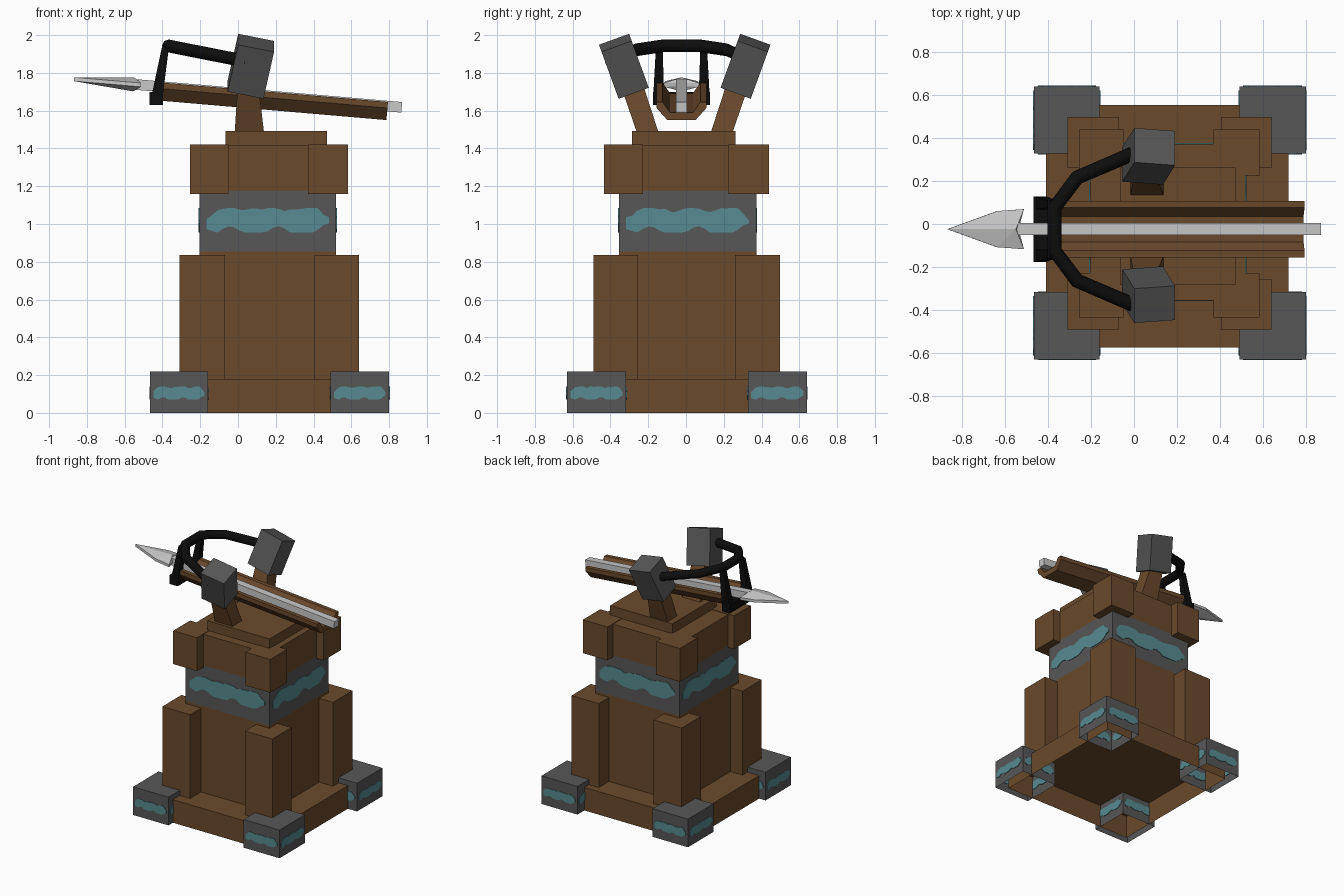
import bpy, bmesh, math, random
from mathutils import Matrix, Vector

if "Cube" in bpy.data.objects:
    bpy.data.objects.remove(bpy.data.objects["Cube"])

random.seed(4)


def material(name, rgb):
    m = bpy.data.materials.new(name)
    m.diffuse_color = (*rgb, 1)
    m.use_nodes = True
    m.node_tree.nodes["Principled BSDF"].inputs["Base Color"].default_value = m.diffuse_color
    return m


WOOD = material("wood brown", (0.147, 0.068, 0.025))
STONE = material("stone grey", (0.095, 0.095, 0.095))
CYAN = material("paint cyan", (0.095, 0.26, 0.285))
BLACK = material("bow black", (0.004, 0.004, 0.004))
STEEL = material("bolt steel", (0.58, 0.58, 0.58))


def make(name, verts, faces, mat, matrix=None):
    """Mesh object from points and faces, with outward normals."""
    bm = bmesh.new()
    vs = [bm.verts.new(v) for v in verts]
    for f in faces:
        bm.faces.new([vs[i] for i in f])
    if matrix:
        bm.transform(matrix)
    bmesh.ops.recalc_face_normals(bm, faces=bm.faces)
    me = bpy.data.meshes.new(name)
    bm.to_mesh(me)
    bm.free()
    me.materials.append(mat)
    ob = bpy.data.objects.new(name, me)
    bpy.context.collection.objects.link(ob)
    return ob


def loft(name, rings, mat, matrix=None, bottom=True):
    """Join rings of equal point count and cap both ends."""
    n = len(rings[0])
    verts = [p for r in rings for p in r]
    faces = [(k * n + i, k * n + (i + 1) % n, (k + 1) * n + (i + 1) % n, (k + 1) * n + i)
             for k in range(len(rings) - 1) for i in range(n)]
    faces.append(tuple(range(len(verts) - n, len(verts))))
    if bottom:
        faces.append(tuple(range(n)))
    return make(name, verts, faces, mat, matrix)


def rect(x0, x1, y0, y1, z):
    return [(x0, y0, z), (x1, y0, z), (x1, y1, z), (x0, y1, z)]


def box(name, x, y, z, mat, matrix=None, bottom=True):
    return loft(name, [rect(*x, *y, z[0]), rect(*x, *y, z[1])], mat, matrix, bottom)


def patches(name, x, y, z, margin, wobble):
    """Thin ragged paint strip on each of the four sides of a block."""
    cx, cy = sum(x) / 2, sum(y) / 2
    for k in range(4):
        a = k * math.pi / 2
        half, dist = (x[1] - x[0], y[1] - y[0])[::1 if k % 2 == 0 else -1]
        w, n = half / 2 - margin, 22
        top, bot = [], []
        for i in range(n + 1):
            t = i / n
            u = -w + 2 * w * t
            end = 0.35 * (z[1] - z[0]) * max(0, 1 - min(t, 1 - t) * 12)
            top.append((u, z[1] - end - wobble * (0.5 + 0.5 * math.sin(t * 19 + 1)) * random.random()))
            bot.append((u, z[0] + end * 0.4 + wobble * 1.3 * max(0, math.sin(t * 16 - 1.5))))
        outline = bot + top[::-1]
        mtx = Matrix.Translation((cx, cy, 0)) @ Matrix.Rotation(a, 4, 'Z')
        rings = [[(u, -dist / 2 + o, v) for u, v in outline] for o in (-0.004, 0.004)]
        loft(f"{name}_{k}", rings, CYAN, mtx)


# Hollow base and open stone feet
box("base", (-0.41, 0.72), (-0.575, 0.555), (0, 0.18), WOOD, bottom=False)
for i, fx in enumerate([(-0.465, -0.16), (0.49, 0.80)]):
    for j, fy in enumerate([(-0.63, -0.317), (0.327, 0.64)]):
        box(f"foot_{i}{j}", fx, fy, (0, 0.22), STONE, bottom=False)
        patches(f"foot_paint_{i}{j}", fx, fy, (0.07, 0.14), 0.018, 0.01)

# Tower core, stone band and cap
CX, CY = (-0.205, 0.52), (-0.355, 0.372)
box("tower_core", CX, CY, (0.18, 0.855), WOOD, bottom=False)
box("stone_band", CX, CY, (0.855, 1.175), STONE)
patches("band_paint", CX, CY, (0.955, 1.085), 0.038, 0.025)
box("cap", CX, CY, (1.175, 1.417), WOOD)
box("top_plate", (-0.065, 0.472), (-0.285, 0.262), (1.417, 1.493), WOOD)

# Corner posts and corner blocks of the cap
for i, (px, bx) in enumerate([((-0.31, -0.07), (-0.255, -0.05)), ((0.405, 0.64), (0.37, 0.583))]):
    for j, (py, by) in enumerate([((-0.49, -0.255), (-0.435, -0.227)), ((0.26, 0.498), (0.225, 0.44))]):
        box(f"post_{i}{j}", px, py, (0.18, 0.835), WOOD)
        box(f"cap_block_{i}{j}", bx, by, (1.16, 1.42), WOOD)

# Splayed arms with tilted stone heads
for s in (-1, 1):
    lean = lambda y: -0.007 + s * y
    loft(f"arm_{s}", [rect(-0.017, 0.137, lean(0.14), lean(0.255), 1.49),
                      rect(0.0, 0.105, lean(0.228), lean(0.348), 1.76)], WOOD)
    tilt = (Matrix.Translation((0.068, lean(0.322), 1.835))
            @ Matrix.Rotation(math.radians(-20 * s), 4, 'X') @ Matrix.Rotation(math.radians(12), 4, 'Y'))
    box(f"arm_head_{s}", (-0.097, 0.097), (-0.085, 0.085), (-0.135, 0.135), STONE, tilt)

# Pitched frame shared by stock and bolt
YC = -0.024
PITCH = Matrix.Translation((0, YC, 1.692)) @ Matrix.Rotation(math.radians(4.9), 4, 'Y')

# Grooved stock
half = [(0.075, -0.074), (0.132, -0.01), (0.132, 0.022), (0.1, 0.022), (0.06, -0.034)]
profile = half + [(-y, z) for y, z in reversed(half)]
loft("stock", [[(x, y, z) for y, z in profile] for x in (-0.395, 0.795)], WOOD, PITCH)

# Bolt shaft and faceted head
box("bolt_shaft", (-0.56, 0.87), (-0.028, 0.028), (-0.028, 0.028), STEEL, PITCH)
outline = [(-0.872, 0), (-0.64, -0.084), (-0.515, -0.093), (-0.54, 0), (-0.515, 0.093), (-0.64, 0.084)]
verts = [(x, y, z) for z in (-0.01, 0.01) for x, y in outline]
verts += [(-0.555, 0, -0.037), (-0.555, 0, 0.037)]
faces = []
for i in range(6):
    k = (i + 1) % 6
    faces += [(i, k, k + 6, i + 6), (k, i, 12), (i + 6, k + 6, 13)]
make("bolt_head", verts, faces, STEEL, PITCH)

# Curved bow
side = [(0.05, 0.375, 1.86), (-0.265, 0.24, 1.922), (-0.37, 0.10, 1.943)]
path = side + [(x, -y, z) for x, y, z in reversed(side)]
cu = bpy.data.curves.new("bow", 'CURVE')
cu.dimensions = '3D'
cu.bevel_depth = 0.034
cu.bevel_resolution = 2
cu.use_fill_caps = True
sp = cu.splines.new('POLY')
sp.points.add(len(path) - 1)
for p, (x, y, z) in zip(sp.points, path):
    p.co = (x, y + YC, z, 1)
cu.materials.append(BLACK)
bow = bpy.data.objects.new("bow", cu)
bpy.context.collection.objects.link(bow)
bpy.context.view_layer.objects.active = bow
bow.select_set(True)
bpy.ops.object.convert(target='MESH')

# Bow bracket: tapered legs on a cross bar
for s in (-1, 1):
    loft(f"bracket_leg_{s}", [rect(-0.468, -0.405, YC + s * 0.09, YC + s * 0.152, 1.63),
                              rect(-0.402, -0.365, YC + s * 0.10, YC + s * 0.135, 1.94)], BLACK)
box("bracket_bar", (-0.468, -0.398), (YC - 0.15, YC + 0.15), (1.63, 1.70), BLACK)
